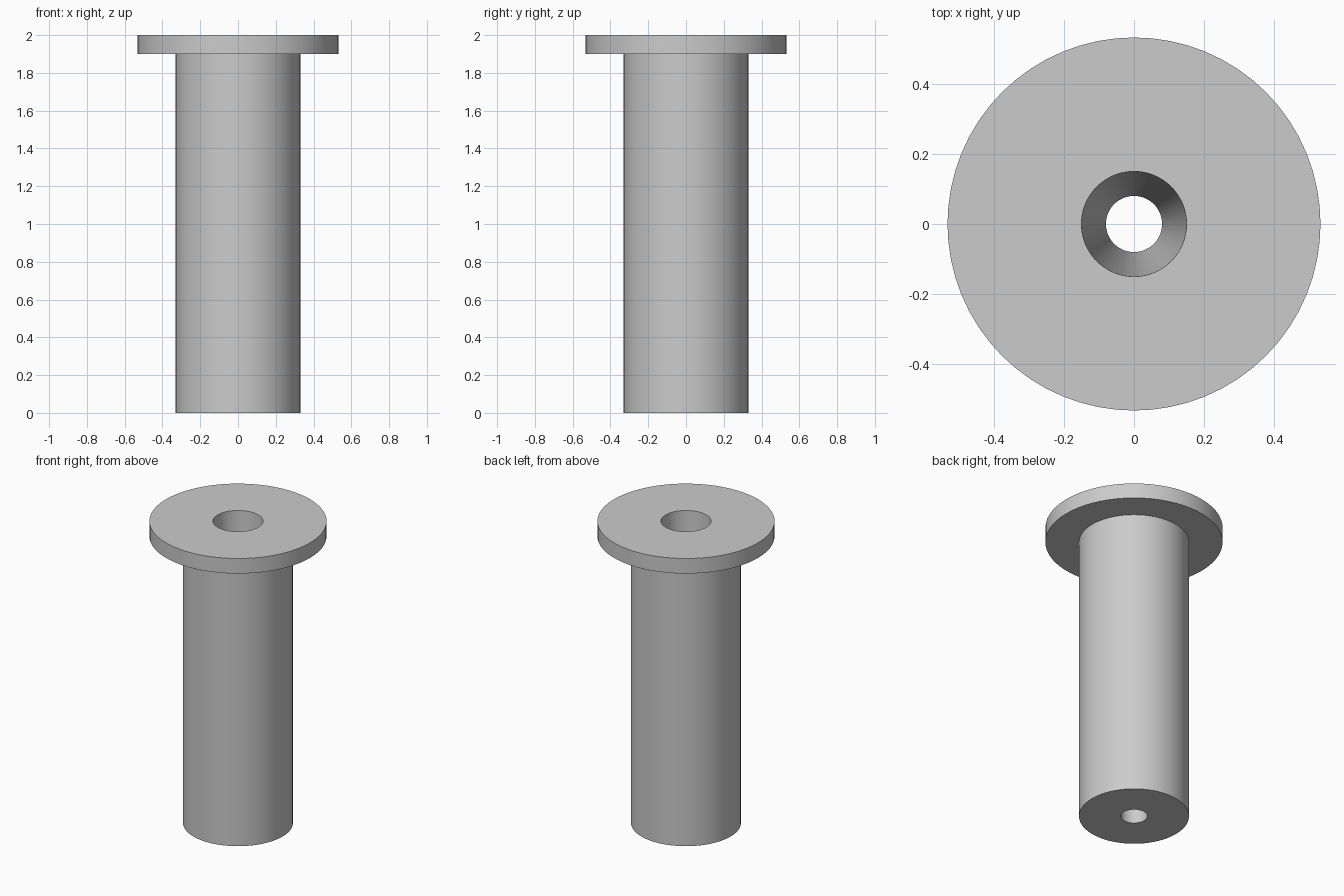
import bpy
import bmesh
import math

cube = bpy.data.objects.get("Cube")
if cube:
    bpy.data.objects.remove(cube, do_unlink=True)

SEGMENTS = 64

# Plain grey material
grey = bpy.data.materials.new("plain_grey")
grey.use_nodes = True
colour = (0.6, 0.6, 0.6, 1)
grey.diffuse_color = colour
grey.node_tree.nodes["Principled BSDF"].inputs["Base Color"].default_value = colour


def lathe(name, profile):
    """Turn a closed (radius, height) profile around the z axis."""
    bm = bmesh.new()
    rings = []
    for radius, height in profile:
        ring = []
        for i in range(SEGMENTS):
            a = math.tau * i / SEGMENTS
            ring.append(bm.verts.new((radius * math.cos(a), radius * math.sin(a), height)))
        rings.append(ring)
    for k, low in enumerate(rings):
        high = rings[(k + 1) % len(rings)]
        for i in range(SEGMENTS):
            j = (i + 1) % SEGMENTS
            bm.faces.new((low[i], low[j], high[j], high[i]))
    bmesh.ops.recalc_face_normals(bm, faces=bm.faces)
    mesh = bpy.data.meshes.new(name)
    bm.to_mesh(mesh)
    bm.free()
    mesh.materials.append(grey)
    obj = bpy.data.objects.new(name, mesh)
    bpy.context.collection.objects.link(obj)
    return obj


# Flanged sleeve: straight shaft, flat collar on top, tapered bore right through
sleeve = lathe("flanged_sleeve", [
    (0.08, 0), (0.33, 0), (0.33, 1.9), (0.532, 1.9), (0.532, 2), (0.15, 2),
])

bpy.ops.object.select_all(action="DESELECT")
sleeve.select_set(True)
bpy.context.view_layer.objects.active = sleeve
bpy.ops.object.shade_smooth_by_angle(angle=math.radians(30))
